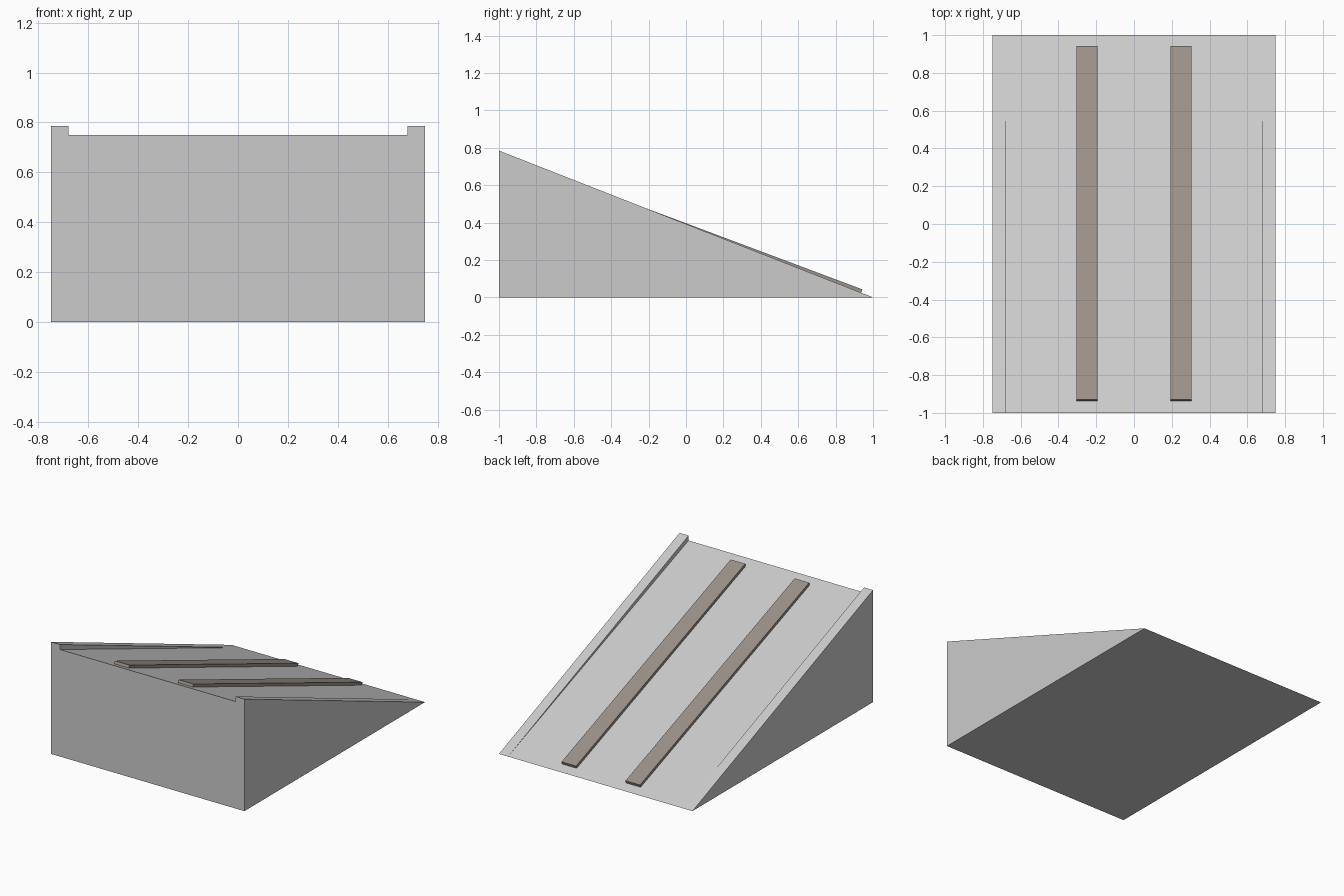
import bpy
import bmesh
import math
from mathutils import Matrix

if "Cube" in bpy.data.objects:
    bpy.data.objects.remove(bpy.data.objects["Cube"], do_unlink=True)

HALF_W, CURB_X = 0.75, 0.68
DECK_H, CURB_H = 0.75, 0.785


def material(name, rgb):
    mat = bpy.data.materials.new(name)
    mat.use_nodes = True
    color = (*rgb, 1)
    mat.diffuse_color = color
    mat.node_tree.nodes["Principled BSDF"].inputs["Base Color"].default_value = color
    return mat


def finish(bm, name, mat):
    bmesh.ops.recalc_face_normals(bm, faces=bm.faces)
    mesh = bpy.data.meshes.new(name)
    bm.to_mesh(mesh)
    bm.free()
    mesh.materials.append(mat)
    obj = bpy.data.objects.new(name, mesh)
    bpy.context.collection.objects.link(obj)
    return obj


grey = material("light_grey", (0.6, 0.6, 0.6))
wood = material("weathered_wood", (0.326, 0.287, 0.249))

# Ramp wedge: notched front profile tapering to the back edge, with a curb on each side
bm = bmesh.new()
top = [(-HALF_W, CURB_H), (-CURB_X, CURB_H), (-CURB_X, DECK_H),
       (CURB_X, DECK_H), (CURB_X, CURB_H), (HALF_W, CURB_H)]
front = [bm.verts.new((x, -1, z)) for x, z in top]
base = [bm.verts.new((x, -1, 0)) for x in (-HALF_W, HALF_W)]
tip = {x: bm.verts.new((x, 1, 0)) for x in (-HALF_W, -CURB_X, CURB_X, HALF_W)}
bm.faces.new([base[0], base[1]] + front[::-1])
for (a, pa), (b, pb) in zip(zip(front, top), zip(front[1:], top[1:])):
    corners = [a, b, tip[pb[0]]]
    if pa[0] != pb[0]:
        corners.append(tip[pa[0]])
    bm.faces.new(corners)
bm.faces.new([base[0], front[0], tip[-HALF_W]])
bm.faces.new([base[1], tip[HALF_W], front[-1]])
bm.faces.new([base[1], base[0]] + [tip[x] for x in sorted(tip)])
finish(bm, "ramp_body", grey)

# Two planks lying along the slope
slope = math.atan(DECK_H / 2)
for side, x in (("right", -0.248), ("left", 0.248)):
    bm = bmesh.new()
    bmesh.ops.create_cube(bm, size=1)
    bmesh.ops.transform(
        bm, verts=bm.verts,
        matrix=Matrix.Translation((x, 0, DECK_H / 2))
        @ Matrix.Rotation(-slope, 4, "X")
        @ Matrix.Translation((0, 0, 0.01))
        @ Matrix.Diagonal((0.112, 2.0, 0.02, 1)))
    finish(bm, side + "_plank", wood)
